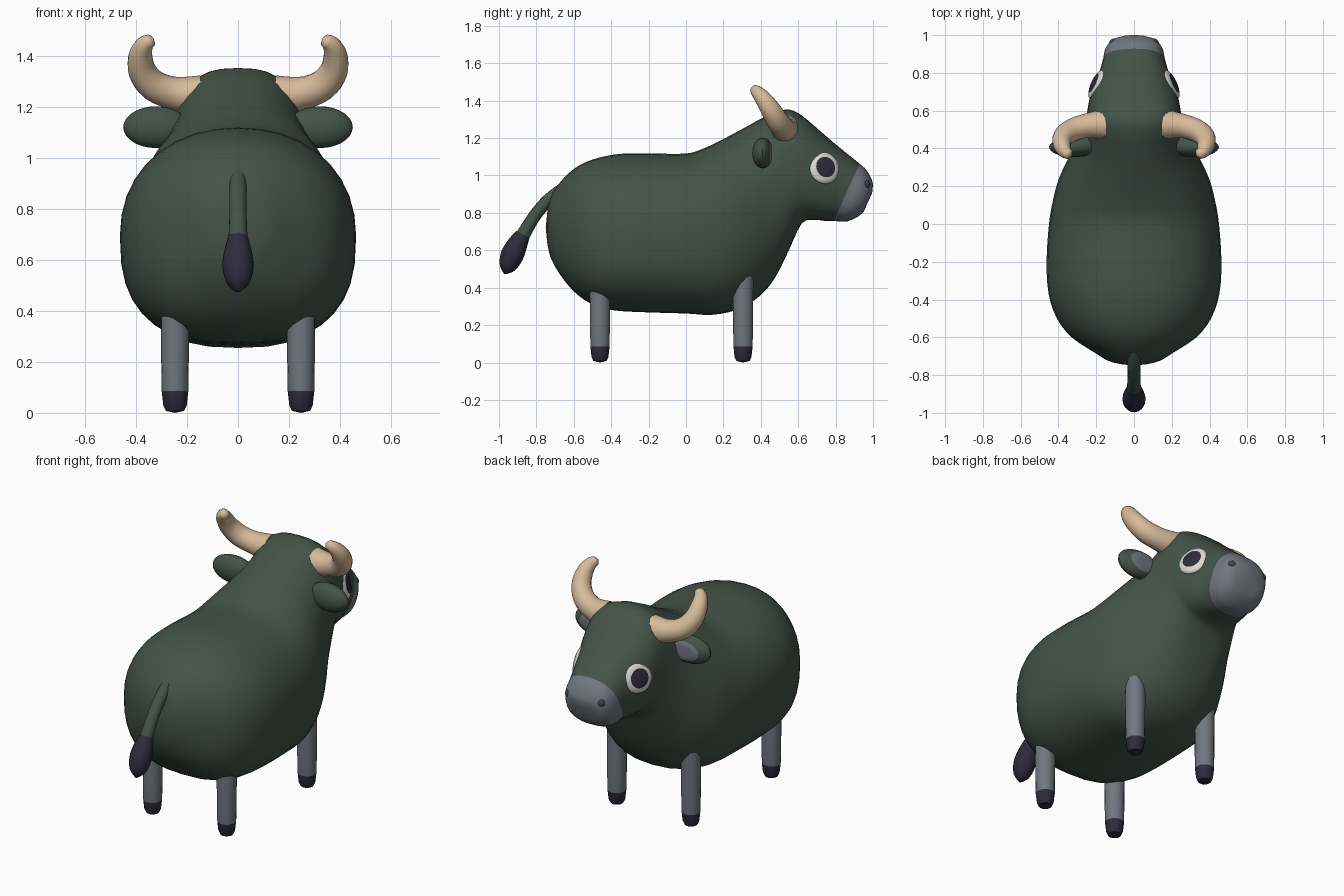
import bpy, bmesh, math
from mathutils import Vector, Matrix

if "Cube" in bpy.data.objects:
    bpy.data.objects.remove(bpy.data.objects["Cube"])


def material(name, rgb):
    m = bpy.data.materials.new(name)
    m.diffuse_color = (*rgb, 1)
    m.use_nodes = True
    m.node_tree.nodes["Principled BSDF"].inputs["Base Color"].default_value = m.diffuse_color
    return m


HIDE = material("dark green hide", (0.057, 0.086, 0.066))
GREY = material("grey skin", (0.165, 0.185, 0.215))
DARK = material("dark hoof", (0.027, 0.024, 0.045))
HORN = material("cream horn", (0.68, 0.50, 0.33))
WHITE = material("eye white", (0.72, 0.70, 0.65))
NOSTRIL = material("nostril grey", (0.05, 0.055, 0.065))


def finish(name, bm, mats, rule=None, angle=50):
    """Turn a bmesh into a smooth shaded object, colouring faces by a rule."""
    bmesh.ops.recalc_face_normals(bm, faces=bm.faces)
    if rule:
        for f in bm.faces:
            f.material_index = rule(f.calc_center_median())
    me = bpy.data.meshes.new(name)
    bm.to_mesh(me)
    bm.free()
    for m in mats:
        me.materials.append(m)
    ob = bpy.data.objects.new(name, me)
    bpy.context.collection.objects.link(ob)
    bpy.ops.object.select_all(action='DESELECT')
    ob.select_set(True)
    bpy.context.view_layer.objects.active = ob
    bpy.ops.object.shade_smooth_by_angle(angle=math.radians(angle))
    return ob


def spline(rows, steps):
    """Catmull-Rom interpolation of rows of numbers."""
    out = []
    for i in range(len(rows) - 1):
        a, b = rows[max(i - 1, 0)], rows[i]
        c, d = rows[i + 1], rows[min(i + 2, len(rows) - 1)]
        for s in range(steps):
            t = s / steps
            out.append([0.5 * (2 * q + (r - p) * t + (2 * p - 5 * q + 4 * r - u) * t * t
                               + (3 * q - p - 3 * r + u) * t ** 3)
                        for p, q, r, u in zip(a, b, c, d)])
    out.append(list(rows[-1]))
    return out


def loft(rings, start=None, end=None, colour_from=None):
    """Skin closed rings of points, closing the ends to a tip point."""
    bm = bmesh.new()
    vr = [[bm.verts.new(p) for p in r] for r in rings]
    n = len(vr[0])
    for j, (a, b) in enumerate(zip(vr, vr[1:])):
        for i in range(n):
            f = bm.faces.new((a[i], a[(i + 1) % n], b[(i + 1) % n], b[i]))
            f.material_index = int(colour_from is not None and j >= colour_from)
    for ring, tip in ((vr[0], start), (vr[-1], end)):
        if tip is None:
            bm.faces.new(ring)
        else:
            v = bm.verts.new(tip)
            for i in range(n):
                f = bm.faces.new((ring[i], ring[(i + 1) % n], v))
                f.material_index = int(colour_from is not None and ring is vr[-1])
    return bm


def tube(rows, steps=3, n=16):
    """Swept round tube through rows of x, y, z, radius, with a domed end."""
    pts = spline(rows, steps)
    rings, side = [], None
    for i, p in enumerate(pts):
        d = (Vector(pts[min(i + 1, len(pts) - 1)][:3]) - Vector(pts[max(i - 1, 0)][:3])).normalized()
        if side is None:
            side = d.orthogonal()
        side = (side - d * side.dot(d)).normalized()
        up = d.cross(side)
        rings.append([Vector(p[:3]) + p[3] * (side * math.cos(k * math.tau / n) + up * math.sin(k * math.tau / n))
                      for k in range(n)])
    return loft(rings, None, Vector(pts[-1][:3]) + d * pts[-1][3] * 0.6)


def ellipsoid(centre, radii, axis, u=24, v=16):
    """Unit sphere and the matrix making it an ellipsoid with its pole along axis."""
    bm = bmesh.new()
    bmesh.ops.create_uvsphere(bm, u_segments=u, v_segments=v, radius=1)
    rot = Vector(axis).to_track_quat('Z', 'Y').to_matrix().to_4x4()
    mat = Matrix.Translation(centre) @ rot @ Matrix.Diagonal((*radii, 1))
    return bm, mat


# Body and head: top y, top z, bottom y, bottom z, half width, squareness
sections = [
    (-.742, .80, -.742, .64, .07, 2), (-.725, .88, -.725, .565, .135, 2),
    (-.68, .955, -.68, .48, .21, 2.1), (-.60, 1.035, -.60, .38, .33, 2.1),
    (-.50, 1.085, -.50, .31, .408, 2.15), (-.36, 1.115, -.38, .278, .452, 2.15),
    (-.20, 1.118, -.20, .268, .463, 2.15), (0, 1.117, 0, .262, .45, 2.15),
    (.10, 1.147, .14, .255, .43, 2.15), (.20, 1.195, .28, .285, .398, 2.1),
    (.30, 1.248, .40, .36, .345, 2.1), (.40, 1.303, .48, .46, .298, 2.2),
    (.48, 1.338, .55, .60, .268, 2.5), (.55, 1.352, .62, .745, .25, 2.65),
    (.62, 1.32, .69, .762, .237, 2.6), (.72, 1.235, .74, .757, .213, 2.5),
    (.82, 1.15, .77, .757, .187, 2.5), (.928, 1.063, .79, .757, .165, 2.5),
    (.965, 1.028, .865, .755, .154, 2.5), (.99, .985, .94, .795, .122, 2.4),
    (1.0, .955, .967, .845, .075, 2.2)]
STEPS, SEG = 3, 36
rings = []
for ty, tz, by, bz, w, e in spline(sections, STEPS):
    ring = []
    # the belly is squarer than the back, fading towards the neck
    belly = .45 if -.7 < ty < .12 else max(0, min(.45, .45 - (ty - .12) * 1.1)) if ty > 0 else 0
    for k in range(SEG):
        a = k * math.tau / SEG
        c, s = math.cos(a), math.sin(a)
        ex = e + (belly if s < 0 else 0)
        c = math.copysign(abs(c) ** (2 / ex), c)
        s = math.copysign(abs(s) ** (2 / ex), s)
        ring.append((w * c, (ty + by) / 2 + s * (ty - by) / 2, (tz + bz) / 2 + s * (tz - bz) / 2))
    rings.append(ring)
# the last four sections are the grey muzzle
finish("body_and_head", loft(rings, (0, -.75, .72), (0, .995, .905), 17 * STEPS), [HIDE, GREY], None, 60)

# Tail and its tuft
finish("tail", tube([(0, -.63, .95, .033), (0, -.74, .865, .034), (0, -.815, .775, .034), (0, -.875, .675, .038)]), [HIDE])
finish("tail_tuft", tube([(0, -.872, .685, .04), (0, -.905, .625, .056), (0, -.932, .568, .061),
                          (0, -.955, .51, .045), (0, -.968, .48, .014)]), [DARK])

for sx, side in ((1, "right"), (-1, "left")):
    # Legs with dark hooves
    for y, top, end in ((.305, .47, "front"), (-.46, .40, "back")):
        x = .247 * sx
        prof = [(.008, .036), (.03, .046), (.085, .052), (.2, .054), (top, .056)]
        leg_rings = [[(x + r * math.cos(k * math.tau / 18), y + r * math.sin(k * math.tau / 18), z)
                      for k in range(18)] for z, r in prof]
        finish(f"{end}_{side}_leg", loft(leg_rings, (x, y, 0), (x, y, top + .01)), [GREY, DARK],
               lambda c: int(c.z < .085))

    # Curved horn
    path = [(.155, .528, 1.243, .08), (.25, .52, 1.253, .065), (.33, .495, 1.283, .061),
            (.375, .46, 1.34, .055), (.382, .42, 1.40, .047), (.367, .385, 1.442, .036), (.342, .367, 1.46, .026)]
    finish(f"{side}_horn", tube([(p[0] * sx, *p[1:]) for p in path], 4), [HORN])

    # Ear with a grey inside set towards the head
    bm, mat = ellipsoid((.32 * sx, .41, 1.12), (.13, .082, .056), (0, 1, 0), 28, 16)
    for f in bm.faces:
        f.material_index = int(f.calc_center_median().z > .74)
    lift = {v: max(0, v.co.z) for v in bm.verts}
    for v in bm.verts:
        v.co.z = min(v.co.z, .86)
    bm.transform(mat)
    for v, z in lift.items():
        v.co.x -= .022 * sx * z
    finish(f"{side}_ear", bm, [HIDE, GREY], None, 40)

    # Eye with a dark pupil
    bm, mat = ellipsoid((.195 * sx, .738, 1.04), (.086, .087, .028), (.88 * sx, .40, .22), 28, 18)
    for f in bm.faces:
        c = f.calc_center_median()
        f.material_index = int(c.z > 0 and math.hypot(c.x, c.y) < .67)
    bm.transform(mat)
    finish(f"{side}_eye", bm, [WHITE, DARK])

    # Nostril
    bm, mat = ellipsoid((.113 * sx, .965, .953), (.022, .022, .014), (.7 * sx, .7, .2), 14, 8)
    bm.transform(mat)
    finish(f"{side}_nostril", bm, [NOSTRIL])
